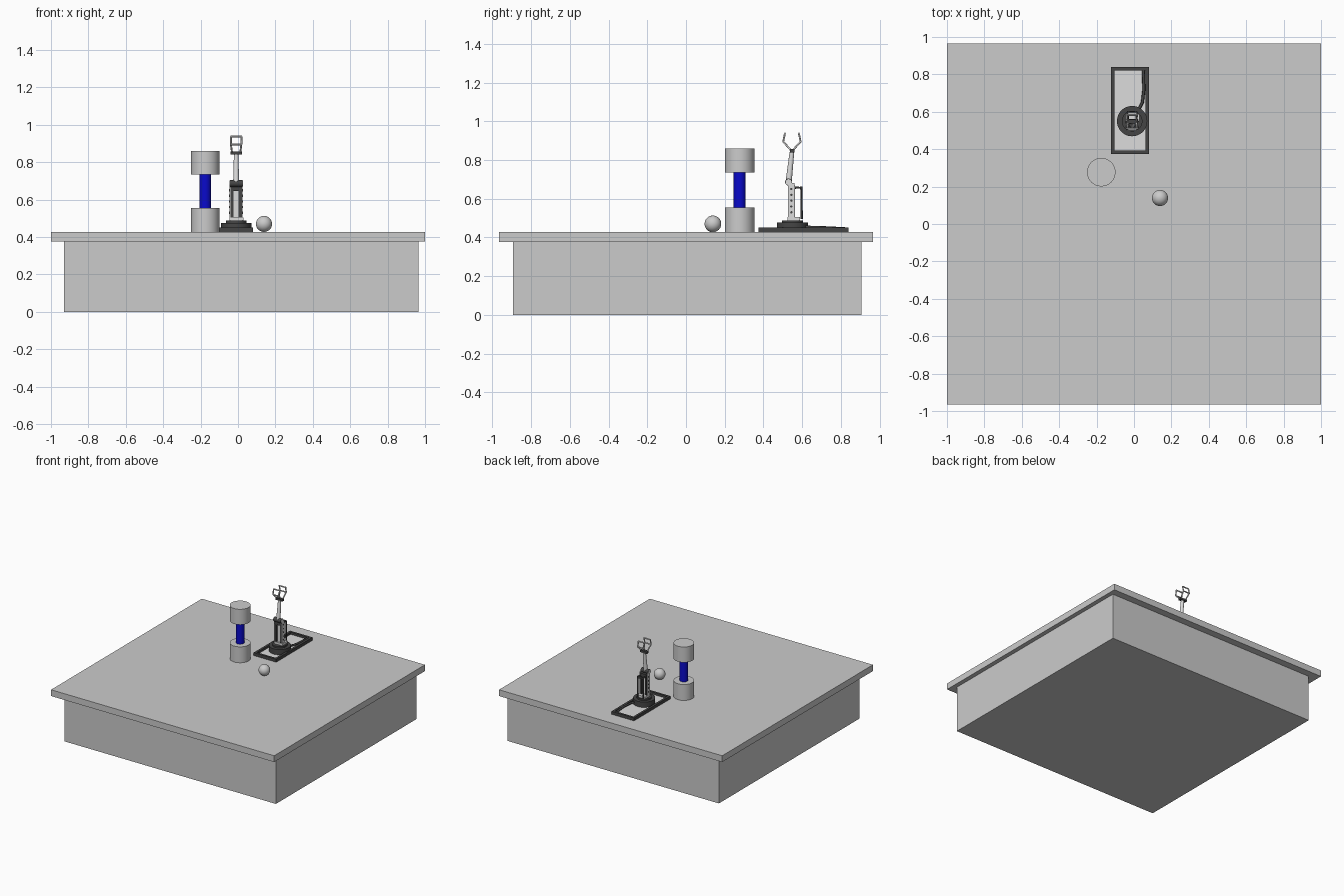
import bpy, bmesh, math
from mathutils import Vector, Matrix

old = bpy.data.objects.get("Cube")
if old:
    bpy.data.objects.remove(old, do_unlink=True)


def material(name, r, g, b):
    m = bpy.data.materials.new(name)
    m.use_nodes = True
    m.diffuse_color = (r, g, b, 1)
    m.node_tree.nodes["Principled BSDF"].inputs["Base Color"].default_value = (r, g, b, 1)
    return m


GREY = material("plain grey", 0.6, 0.6, 0.6)
BLUE = material("blue", 0.003, 0.003, 0.6)
DARK = material("dark plastic", 0.06, 0.06, 0.06)
LIGHT = material("light metal", 0.72, 0.72, 0.72)


def finish(name, bm, mat, smooth=False):
    mesh = bpy.data.meshes.new(name)
    bm.to_mesh(mesh)
    bm.free()
    mesh.materials.append(mat)
    ob = bpy.data.objects.new(name, mesh)
    bpy.context.collection.objects.link(ob)
    if smooth:
        bpy.ops.object.select_all(action="DESELECT")
        ob.select_set(True)
        bpy.context.view_layer.objects.active = ob
        bpy.ops.object.shade_smooth_by_angle(angle=math.radians(35))
    return ob


def box(name, x, y, z, mat):
    """Box from its (min, max) range on each axis."""
    bm = bmesh.new()
    mid = Vector([(a + b) / 2 for a, b in (x, y, z)])
    size = [b - a for a, b in (x, y, z)]
    bmesh.ops.create_cube(bm, size=1, matrix=Matrix.Translation(mid) @ Matrix.Diagonal((*size, 1)))
    return finish(name, bm, mat)


def rod(name, a, b, r, mat, r2=None, sides=48):
    """Round bar from a to b, tapering to r2."""
    a, b = Vector(a), Vector(b)
    turn = (b - a).to_track_quat("Z", "Y").to_matrix().to_4x4()
    bm = bmesh.new()
    bmesh.ops.create_cone(bm, cap_ends=True, segments=sides, radius1=r, radius2=r2 or r,
                          depth=(b - a).length, matrix=Matrix.Translation((a + b) / 2) @ turn)
    return finish(name, bm, mat, True)


def ball(name, centre, r, mat):
    bm = bmesh.new()
    bmesh.ops.create_uvsphere(bm, u_segments=32, v_segments=16, radius=r,
                              matrix=Matrix.Translation(centre))
    return finish(name, bm, mat, True)


def path(name, points, r, mat):
    """Bent bar through a few points."""
    curve = bpy.data.curves.new(name, "CURVE")
    curve.dimensions = "3D"
    curve.bevel_depth = r
    curve.bevel_resolution = 2
    curve.use_fill_caps = True
    line = curve.splines.new("POLY")
    line.points.add(len(points) - 1)
    for p, co in zip(line.points, points):
        p.co = (*co, 1)
    curve.materials.append(mat)
    ob = bpy.data.objects.new(name, curve)
    bpy.context.collection.objects.link(ob)


# Table
TOP = 0.427
box("table_body", (-0.93, 0.965), (-0.893, 0.907), (0, 0.376), GREY)
box("table_top", (-1, 1), (-0.965, 0.965), (0.376, TOP), GREY)

# Pillar with a blue waist, and the ball
px, py = -0.175, 0.277
rod("pillar_lower", (px, py, TOP), (px, py, 0.556), 0.076, GREY, sides=64)
rod("pillar_waist", (px, py, 0.556), (px, py, 0.735), 0.031, BLUE)
rod("pillar_upper", (px, py, 0.735), (px, py, 0.86), 0.076, GREY, sides=64)
ball("ball", (0.139, 0.139, TOP + 0.043), 0.043, GREY)

# Arm base: tray with a raised rim
x0, x1, y0, y1, w = -0.122, 0.08, 0.375, 0.84, 0.018
rim = (TOP, 0.451)
box("tray_plate", (x0 + w, x1 - w), (y0 + w, y1 - w), (TOP, 0.433), LIGHT)
box("tray_right_rim", (x0, x0 + w), (y0, y1), rim, DARK)
box("tray_left_rim", (x1 - w, x1), (y0, y1), rim, DARK)
box("tray_front_rim", (x0 + w, x1 - w), (y0, y0 + w), rim, DARK)
box("tray_back_rim", (x0 + w, x1 - w), (y1 - w, y1), rim, DARK)
path("cable", [(0.05, 0.82, 0.445), (0.053, 0.72, 0.45), (0.045, 0.65, 0.452),
               (0.025, 0.61, 0.455)], 0.008, DARK)

# Turntable and waist
cx, cy = -0.01, 0.55
rod("turntable", (cx, cy, TOP), (cx, cy, 0.476), 0.081, DARK, sides=64)
rod("turntable_hub", (cx, cy, 0.476), (cx, cy, 0.488), 0.055, DARK)
box("waist_block", (cx - 0.036, cx + 0.04), (0.525, 0.59), (0.488, 0.505), LIGHT)

# Lower arm: two dark rails with light side plates, studs and a back handle
for side, s in (("right", -1), ("left", 1)):
    inner, outer = cx + s * 0.014, cx + s * 0.031
    box(side + "_rail", sorted((inner, outer)), (0.53, 0.562), (0.505, 0.665), DARK)
    box(side + "_side_plate", sorted((outer, outer + s * 0.004)), (0.528, 0.56),
        (0.505, 0.68), LIGHT)
    for i in range(5):
        z = 0.53 + i * 0.03
        rod(f"{side}_stud_{i}", (outer, 0.544, z), (outer + s * 0.006, 0.544, z),
            0.006, DARK, sides=12)
    path(side + "_handle", [(cx + s * 0.024, 0.555, 0.657), (cx + s * 0.024, 0.596, 0.657),
                            (cx + s * 0.024, 0.598, 0.495)], 0.006, DARK)
box("handle_bridge", (cx - 0.024, cx + 0.024), (0.59, 0.602), (0.648, 0.662), DARK)
box("lower_arm_core", (cx - 0.014, cx + 0.014), (0.537, 0.552), (0.505, 0.66), LIGHT)
box("rail_bridge", (cx - 0.031, cx + 0.031), (0.526, 0.562), (0.645, 0.672), DARK)

# Elbow and upper arm
elbow, wrist = Vector((cx, 0.53, 0.686)), Vector((cx, 0.547, 0.84))
rod("elbow_joint", elbow - Vector((0.033, 0, 0)), elbow + Vector((0.033, 0, 0)), 0.018, DARK)
rod("elbow_cover", elbow - Vector((0.036, 0, 0)), elbow + Vector((0.036, 0, 0)), 0.015, LIGHT)
rod("upper_arm", elbow, wrist, 0.016, LIGHT, r2=0.012)
box("wrist_bar", (cx - 0.031, cx + 0.031), (0.536, 0.56), (0.84, 0.857), DARK)

# Gripper: two bent fingers, each a pair of bars with crosspieces
for finger, s in (("front", -1), ("back", 1)):
    root, knuckle, tip = (0.547 + s * 0.006, 0.852), (0.547 + s * 0.045, 0.895), (0.547 + s * 0.036, 0.937)
    for side, t in (("right", -1), ("left", 1)):
        path(f"{finger}_finger_{side}", [(cx + t * 0.022, *root), (cx + t * 0.028, *knuckle),
                                         (cx + t * 0.028, *tip)], 0.005, LIGHT)
    for part, (y, z) in (("knuckle", knuckle), ("tip", tip)):
        rod(f"{finger}_{part}_bar", (cx - 0.031, y, z), (cx + 0.031, y, z), 0.005, LIGHT, sides=12)
